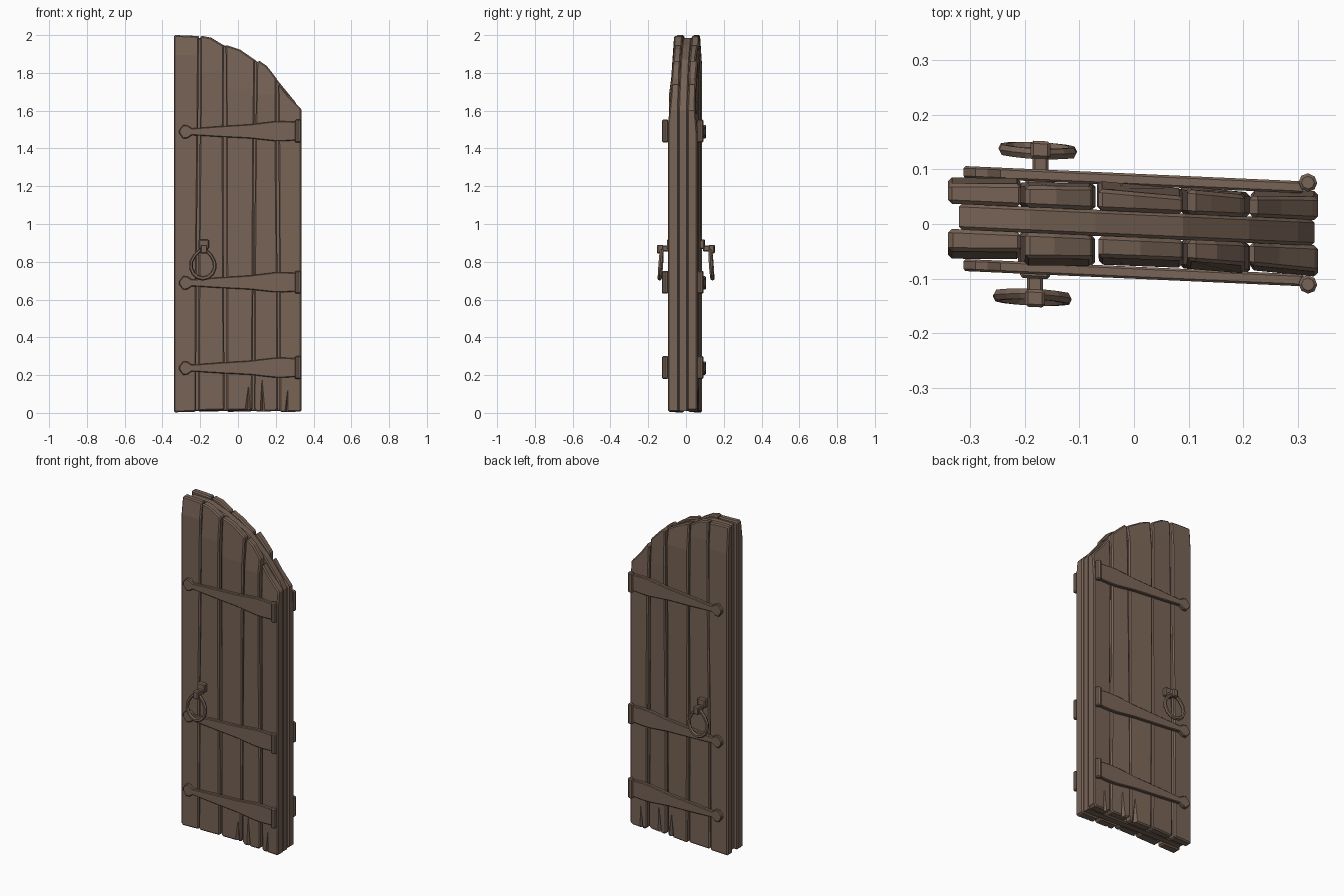
import bpy, bmesh, math, random
from mathutils import Matrix, Vector

if "Cube" in bpy.data.objects:
    bpy.data.objects.remove(bpy.data.objects["Cube"])

random.seed(4)
SLOPE = -0.045  # the door hangs slightly turned about z

wood = bpy.data.materials.new("weathered brown")
wood.diffuse_color = (0.185, 0.125, 0.092, 1)
wood.use_nodes = True
wood.node_tree.nodes["Principled BSDF"].inputs["Base Color"].default_value = wood.diffuse_color


def finish(name, bm):
    """Turn a bmesh into a flat-shaded object, applying the door's slight turn."""
    for v in bm.verts:
        v.co.y += SLOPE * v.co.x
    bmesh.ops.recalc_face_normals(bm, faces=bm.faces[:])
    me = bpy.data.meshes.new(name)
    bm.to_mesh(me)
    bm.free()
    me.materials.append(wood)
    ob = bpy.data.objects.new(name, me)
    bpy.context.collection.objects.link(ob)
    return ob


def prism(outline, y0, y1, bevel):
    """Extrude an x/z outline from y0 to y1 and chamfer both rims."""
    bm = bmesh.new()
    face = bm.faces.new([bm.verts.new((x, y0, z)) for x, z in outline])
    ext = bmesh.ops.extrude_face_region(bm, geom=[face])
    for v in ext["geom"]:
        if isinstance(v, bmesh.types.BMVert):
            v.co.y = y1
    if not any(len(e.link_faces) == 1 for e in bm.edges):
        pass
    else:
        bm.faces.new([v for v in face.verts])
    bmesh.ops.recalc_face_normals(bm, faces=bm.faces[:])
    rim = [e for e in bm.edges if abs(e.verts[0].co.y - e.verts[1].co.y) < 1e-6]
    if bevel:
        bmesh.ops.bevel(bm, geom=rim, offset=bevel, segments=1, affect='EDGES')
    return bm


def box(bm, lo, hi, chamfer=0.006):
    """Add a chamfered box between two corners."""
    lo, hi = Vector(lo), Vector(hi)
    m = Matrix.Translation((lo + hi) / 2) @ Matrix.Diagonal((*(hi - lo), 1))
    vs = bmesh.ops.create_cube(bm, size=1, matrix=m)["verts"]
    edges = list({e for v in vs for e in v.link_edges})
    bmesh.ops.bevel(bm, geom=edges, offset=chamfer, segments=1, affect='EDGES')


def cut(target, cutter):
    """Subtract the cutter, keep the result, remove the cutter."""
    mod = target.modifiers.new("crack", 'BOOLEAN')
    mod.object, mod.operation, mod.solver = cutter, 'DIFFERENCE', 'EXACT'
    dg = bpy.context.evaluated_depsgraph_get()
    me = bpy.data.meshes.new_from_object(target.evaluated_get(dg))
    target.modifiers.clear()
    if len(me.polygons) > 6:
        target.data = me
    bpy.data.objects.remove(cutter)


# Middle board following the arch
finish("core_board", prism([(-0.32, 0.01), (0.33, 0.01), (0.33, 1.6), (0.3, 1.65),
                            (0.21, 1.76), (0.09, 1.87), (-0.07, 1.945), (-0.19, 1.985),
                            (-0.32, 1.985)], -0.025, 0.023, 0.006))

# Planks: left bottom/top x, right bottom/top x, left and right top z
planks = [(-0.34, -0.34, -0.222, -0.207, 2.0, 1.995),
          (-0.212, -0.199, -0.071, -0.075, 2.0, 1.945),
          (-0.061, -0.065, 0.076, 0.09, 1.95, 1.868),
          (0.084, 0.098, 0.212, 0.203, 1.868, 1.78),
          (0.22, 0.211, 0.336, 0.336, 1.742, 1.61)]
# Cracks per plank: x, centre z, half width, half length
cracks = {1: [(-0.14, 1.72, 0.004, 0.16)],
          2: [(0.05, 0.0, 0.022, 0.2), (-0.02, 1.8, 0.004, 0.14)],
          3: [(0.13, 0.0, 0.016, 0.22), (0.12, 0.72, 0.007, 0.17)],
          4: [(0.255, 0.0, 0.012, 0.17)]}

for side, inner, outer in (("front", -0.024, -0.08), ("back", 0.022, 0.073)):
    s = 1 if outer > 0 else -1
    for i, (bl, tl, br, tr, zl, zr) in enumerate(planks):
        j = lambda a=0.004: random.uniform(-a, a)
        z0 = random.uniform(0.003, 0.014) if i else 0.003
        c = 0.012 + j(0.005)
        left = [(bl + (tl - bl) * t + (j() if i else 0), zl * t) for t in (0.72, 0.38)]
        right = [(br + (tr - br) * t + (j() if i < 4 else 0), zr * t) for t in (0.36, 0.7)]
        mid = (zl + zr) / 2 + (0.014 if 0 < i < 4 else 0.004)
        outline = ([(bl, z0 + c), (bl + c, z0), (br - c, z0 + 0.003), (br, z0 + c)] + right +
                   [(tr, zr - c * 0.6), (tr - c * 0.6, zr + (0.004 if i else 0)),
                    ((tl + tr) / 2 + j(0.015), mid if i else 1.998),
                    (tl + c, zl - (0.004 if 0 < i else 0)), (tl, zl - c)] + left)
        thick = outer + s * random.uniform(-0.004, 0.003)
        bm = prism(outline, inner, thick, 0.007)
        # worn top end, thinner towards the outer face
        zc = zr - random.uniform(0.06, 0.16)
        bmesh.ops.bisect_plane(bm, geom=bm.verts[:] + bm.edges[:] + bm.faces[:],
                               plane_co=(0, 0, zc), plane_no=(0, 0, 1))
        wear, tilt, cx = random.uniform(0.004, 0.014), j(0.06), (bl + br) / 2
        for v in bm.verts:
            if v.co.y * s > abs(inner) + 0.015:
                if v.co.z > zc + 0.01:
                    v.co.y -= s * wear
                v.co.y += tilt * (v.co.x - cx)
        plank = finish(f"{side}_plank_{i + 1}", bm)
        for x, z, w, h in cracks.get(i, []):
            cb = bmesh.new()
            bmesh.ops.create_cone(cb, segments=4, radius1=1, radius2=0, depth=1,
                                  matrix=Matrix.Translation((0, 0, 0.5)))
            for v in cb.verts:  # tall tapering wedge
                v.co = (x + v.co.x * w + v.co.z * j(0.01), outer + v.co.y * 0.022,
                        z - (0.02 if z < 0.1 else h) + v.co.z * (h if z < 0.1 else 2 * h))
            cut(plank, finish("crack_cutter", cb))

# Strap hinges: tip z, knuckle z
for side, y0, y1 in (("front", -0.078, -0.1), ("back", 0.07, 0.092)):
    for level, zt, zk in (("lower", 0.237, 0.24), ("middle", 0.688, 0.692), ("upper", 1.488, 1.492)):
        upper = [(-0.312, 0.008), (-0.29, 0.036), (-0.268, 0.034), (-0.244, 0.018),
                 (-0.1, 0.028), (0.06, 0.037), (0.19, 0.052), (0.24, 0.053), (0.31, 0.049)]
        zc = lambda x: zt + (zk - zt) * (x + 0.31) / 0.62
        outline = ([(x, zc(x) - h) for x, h in upper] +
                   [(x, zc(x) + h) for x, h in reversed(upper)])
        finish(f"{side}_{level}_strap", prism(outline, y0, y1, 0.004))
        # upright knuckle at the hinge edge
        bm = bmesh.new()
        yk = -0.096 if y0 < 0 else 0.09
        bmesh.ops.create_cone(bm, cap_ends=True, segments=8, radius1=0.017, radius2=0.017,
                              depth=0.12, matrix=Matrix.Translation((0.318, yk, zk)))
        caps = [e for e in bm.edges if abs(e.verts[0].co.z - e.verts[1].co.z) < 1e-5]
        bmesh.ops.bevel(bm, geom=caps, offset=0.005, segments=1, affect='EDGES')
        finish(f"{side}_{level}_knuckle", bm)

# Pull handles: mount with post, and a drop-shaped ring
for side, s, cx, dy in (("front", -1, -0.186, 0.0), ("back", 1, -0.176, -0.008)):
    bm = bmesh.new()
    y = lambda d: s * (d + (0.0 if s > 0 else 0.008)) + dy

    def block(xw, d0, d1, z0, z1):
        a, b = sorted((y(d0), y(d1)))
        box(bm, (cx + 0.005 - xw, a, z0), (cx + 0.005 + xw, b, z1), 0.005)
    block(0.027, 0.06, 0.1, 0.868, 0.918)     # wall plate
    block(0.015, 0.09, 0.14, 0.855, 0.885)    # post
    block(0.018, 0.12, 0.152, 0.843, 0.89)    # knob
    finish(f"{side}_handle_mount", bm)

    bm = bmesh.new()
    n, k, rings = 14, 6, []
    for a in range(n):
        t = 2 * math.pi * a / n
        dx, dz = math.sin(t), math.cos(t)
        pinch = 1 - 0.4 * max(0, dz) ** 2       # narrow the top of the drop
        px, pz = cx + 0.064 * dx * pinch, 0.782 + (0.085 if dz > 0 else 0.07) * dz
        r = 0.0095 + 0.0025 * max(0, -dz)
        py = y(0.134) + s * 0.006 * -dz
        rings.append([bm.verts.new((px + dx * r * math.cos(q), py + 0.011 * math.sin(q),
                                    pz + dz * r * math.cos(q)))
                      for q in (2 * math.pi * b / k for b in range(k))])
    for a in range(n):
        for b in range(k):
            p, q = rings[a], rings[(a + 1) % n]
            bm.faces.new((p[b], p[(b + 1) % k], q[(b + 1) % k], q[b]))
    finish(f"{side}_handle_ring", bm)
